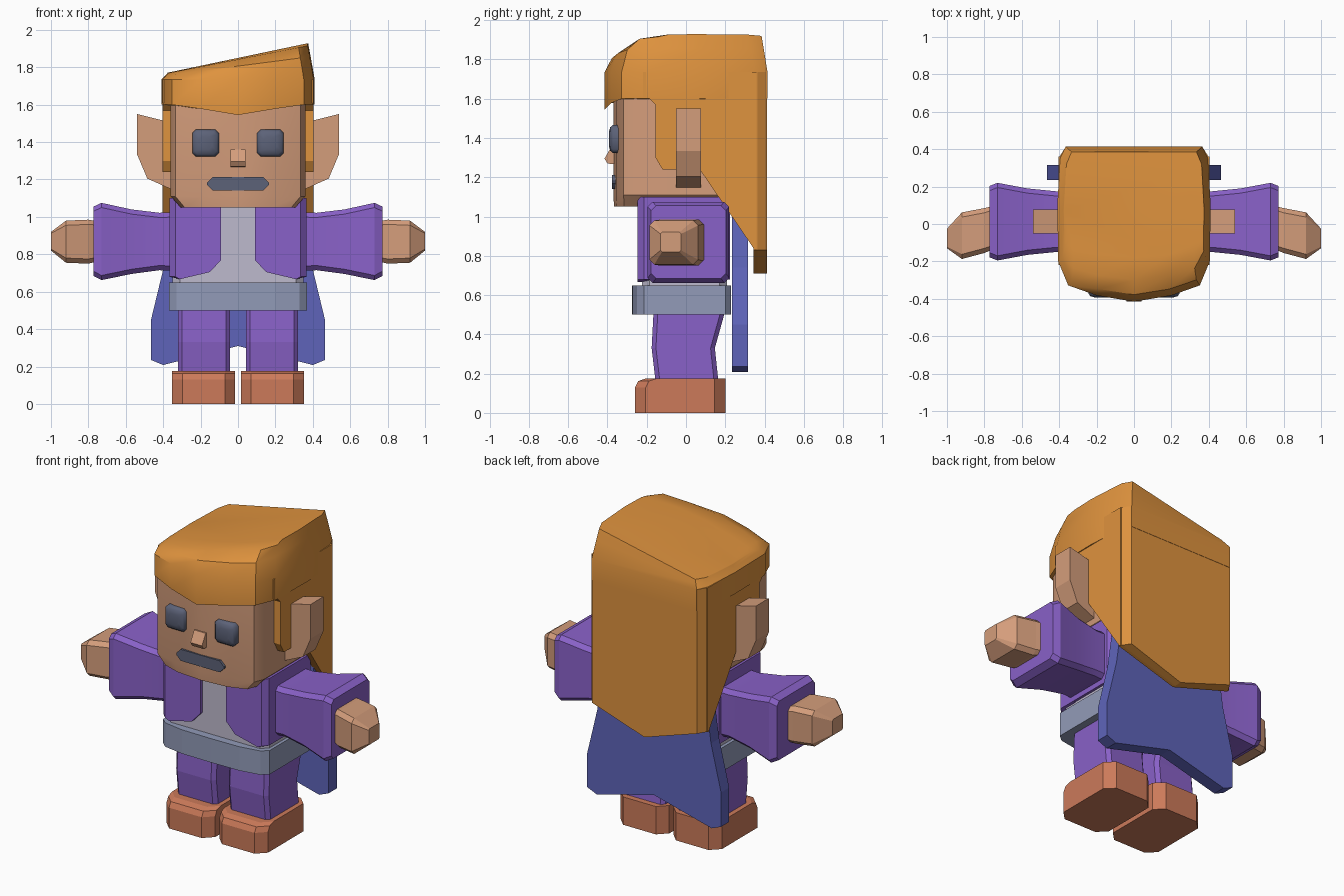
import bpy, bmesh, math
from mathutils import Vector

cube = bpy.data.objects.get("Cube")
if cube:
    bpy.data.objects.remove(cube, do_unlink=True)


def material(name, rgb):
    lin = [((c / 255 + 0.055) / 1.055) ** 2.4 for c in rgb] + [1.0]
    m = bpy.data.materials.new(name)
    m.use_nodes = True
    m.diffuse_color = lin
    m.node_tree.nodes["Principled BSDF"].inputs["Base Color"].default_value = lin
    return m


SKIN = material("skin", (212, 157, 123))
HAIR = material("orange hair", (223, 147, 62))
PURPLE = material("purple cloth", (137, 97, 200))
SHIRT = material("pale shirt", (190, 186, 205))
BELT = material("grey blue belt", (146, 155, 184))
SHOE = material("brown leather", (204, 122, 90))
CAPE = material("blue cape", (94, 100, 186))
DARK = material("dark grey", (92, 98, 120))


def loft(name, rings, mat, smooth=0):
    """Skin a list of equal-length point rings and cap both ends."""
    bm = bmesh.new()
    rows = [[bm.verts.new(p) for p in r] for r in rings]
    n = len(rows[0])
    for a, b in zip(rows, rows[1:]):
        for i in range(n):
            j = (i + 1) % n
            bm.faces.new((a[i], a[j], b[j], b[i]))
    bm.faces.new(rows[0])
    bm.faces.new(rows[-1])
    bmesh.ops.recalc_face_normals(bm, faces=bm.faces)
    mesh = bpy.data.meshes.new(name)
    bm.to_mesh(mesh)
    bm.free()
    mesh.materials.append(mat)
    ob = bpy.data.objects.new(name, mesh)
    bpy.context.collection.objects.link(ob)
    if smooth:
        bpy.ops.object.select_all(action='DESELECT')
        ob.select_set(True)
        bpy.context.view_layer.objects.active = ob
        bpy.ops.object.shade_smooth_by_angle(angle=math.radians(smooth))
    return ob


def place(points, axis, t):
    """Lift 2D points into the plane where the given axis equals t."""
    if axis == 'X':
        return [Vector((t, a, b)) for a, b in points]
    if axis == 'Y':
        return [Vector((a, t, b)) for a, b in points]
    return [Vector((a, b, t)) for a, b in points]


def prism(name, points, axis, t0, t1, mat):
    return loft(name, [place(points, axis, t0), place(points, axis, t1)], mat)


def rect(a0, a1, b0, b1, c):
    """Rectangle with chamfered corners."""
    return [(a0 + c, b0), (a1 - c, b0), (a1, b0 + c), (a1, b1 - c),
            (a1 - c, b1), (a0 + c, b1), (a0, b1 - c), (a0, b0 + c)]


def flip(points, s):
    return [(s * a, b) for a, b in points]


def both_halves(half):
    """Complete a plan running from front centre to back on +x."""
    return half + [(-x, y) for x, y in reversed(half) if x]


# Head with a gently bowed face
head_plan = both_halves([(0, -.37), (.2, -.357), (.335, -.318), (.36, -.26), (.36, .32)])
chin_plan = [(x * .85, y * .99) for x, y in head_plan]
loft("head", [place(chin_plan, 'Z', 1.05), place(head_plan, 'Z', 1.11),
              place(head_plan, 'Z', 1.62)], SKIN, 30)

# Hair cap with a pointed fringe and a crown that rises to one side
cap_plan = both_halves([(0, -.415), (.2, -.382), (.352, -.328), (.405, -.2),
                        (.41, .1), (.395, .35), (.365, .415)])
fringe = [Vector((x, y, min(1.545 + .165 * abs(x), 1.6))) for x, y in cap_plan]
cap = [fringe, place(cap_plan, 'Z', 1.735)]
for h, front in ((.62, .91), (.93, .72), (1, .43)):
    ring = []
    for x, y in cap_plan:
        x *= 1 - .085 * h
        y = y - .03 * h if y > 0 else y * front
        ring.append(Vector((x, y, 1.735 + h * (.115 + .21 * x))))
    cap.append(ring)
loft("hair_cap", cap, HAIR, 35)

# Long back of the hair, lowest at the middle
back = [(0, .71), (1, .83), (1, 1.735), (-1, 1.735), (-1, .83)]
loft("hair_back", [place([(x * w, z) for x, z in back], 'Y', y)
                   for w, y in ((.4, .345), (.395, .365), (.365, .413))], HAIR)

# Face details
loft("nose", [place([(-.37 + .02, 1.36), (-.378, 1.36), (-.415, 1.295), (-.4, 1.27), (-.35, 1.265)],
                    'X', x) for x in (-.04, .04)], SKIN)
prism("mouth", rect(-.165, .165, 1.14, 1.212, .03), 'Y', -.376, -.36, DARK)

# Parts repeated on each side
for s, side in ((1, "left"), (-1, "right")):
    # Side hair: sideburn sweeping down to the back
    prism(side + "_side_hair",
          [(-.22, 1.61), (-.19, 1.605), (-.155, 1.57), (-.155, 1.3), (-.12, 1.24), (.07, 1.24),
           (.35, .83), (.36, .83), (.36, 1.735), (-.22, 1.735)], 'X', s * .35, s * .403, HAIR)

    # Pointed ear
    prism(side + "_ear", flip([(.34, 1.5), (.54, 1.55), (.54, 1.335), (.485, 1.205), (.34, 1.14)], s),
          'Y', -.05, .077, SKIN)

    # Soft square eye
    loft(side + "_eye", [place(rect(s * .173 - r, s * .173 + r, 1.395 - r, 1.395 + r, .018), 'Y', y)
                         for r, y in ((.071, -.33), (.071, -.372), (.06, -.386), (.035, -.393))],
         DARK, 60)

    # Open front panel of the vest
    def panel(edge):
        return flip([(.09, 1.1), (.09, .77), (.15, .705), (.31, .667), (edge, .68), (edge, 1.1)], s)
    loft(side + "_vest_front", [place(panel(e), 'Y', y)
                                for e, y in ((.335, -.246), (.366, -.215), (.366, -.1))], PURPLE)

    # Flared sleeve
    sleeve = [(.3, -.15, .175, .71, 1.025), (.42, -.15, .175, .715, 1.022),
              (.57, -.165, .19, .695, 1.04), (.73, -.195, .22, .662, 1.075),
              (.773, -.178, .203, .685, 1.055)]
    loft(side + "_sleeve", [place(rect(*r, .025), 'X', s * x) for x, *r in sleeve], PURPLE, 25)

    # Mitten hand
    hand = [(.74, -.13, .1, .765, .975, .02), (.8, -.155, .085, .75, .985, .025),
            (.92, -.187, .062, .755, .98, .025), (1, -.13, -.025, .82, .92, .008)]
    loft(side + "_hand", [place(rect(*r), 'X', s * x) for x, *r in hand], SKIN)

    # Slightly bent leg
    lo, hi = sorted((s * .043, s * .322))
    leg = [(.16, -.155, .165), (.33, -.175, .147), (.52, -.165, .2)]
    loft(side + "_leg", [place(rect(lo, hi, y0, y1, .022), 'Z', z) for z, y0, y1 in leg], PURPLE)

    # Chunky shoe with a rounded toe
    lo, hi = sorted((s * .015, s * .352))
    shoe = [(0, -.26), (.13, -.26), (.162, -.243), (.175, -.205)]
    loft(side + "_shoe", [place(rect(lo, hi, y, .2, .055), 'Z', z) for z, y in shoe], SHOE)

# Torso
prism("shirt", rect(-.35, .35, -.225, .21, .04), 'Z', .6, 1.09, SHIRT)
prism("vest_back", rect(-.366, .366, -.16, .225, .03), 'Z', .68, 1.1, PURPLE)
prism("belt", both_halves([(0, -.275), (.2, -.272), (.33, -.25), (.37, -.215), (.37, .2), (.335, .23)]),
      'Z', .5, .65, BELT)

# Cape spreading toward an arched hem
cape = both_halves([(0, .31), (.4, .208), (.465, .235), (.465, .45), (.395, .74), (.35, 1.06)])
prism("cape", cape, 'Y', .235, .316, CAPE)
